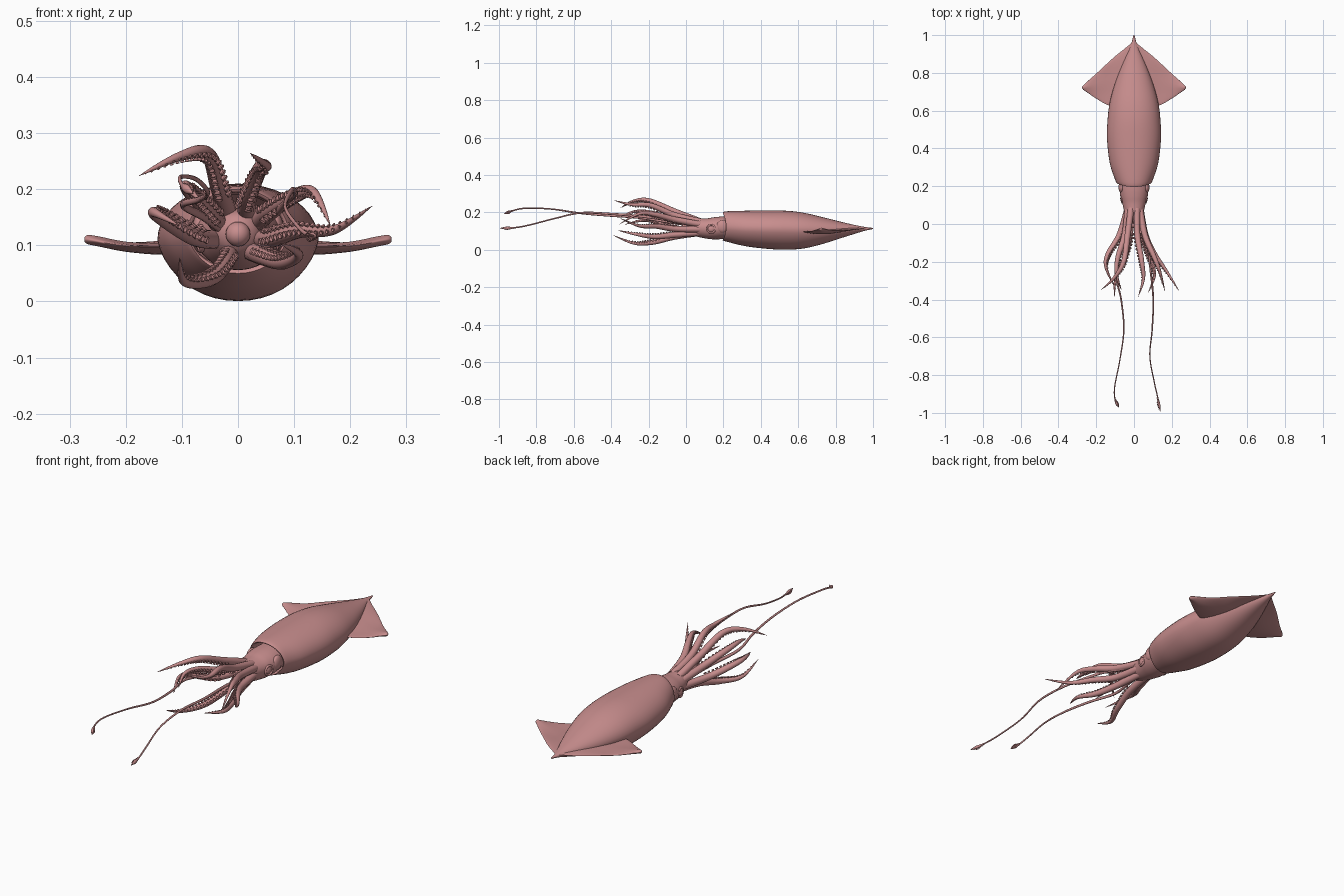
import bpy, math
from mathutils import Vector

if "Cube" in bpy.data.objects:
    bpy.data.objects.remove(bpy.data.objects["Cube"])

skin = bpy.data.materials.new("skin")
skin.diffuse_color = (0.58, 0.27, 0.27, 1)
skin.use_nodes = True
skin.node_tree.nodes["Principled BSDF"].inputs["Base Color"].default_value = skin.diffuse_color


def spline(pts, n):
    """Catmull-Rom through tuples of any length, n steps per span."""
    P = [pts[0]] + list(pts) + [pts[-1]]
    out = []
    for i in range(1, len(P) - 2):
        for k in range(n):
            t = k / n
            out.append(tuple(0.5 * (2 * b + (c - a) * t + (2 * a - 5 * b + 4 * c - d) * t * t
                                    + (3 * b - a - 3 * c + d) * t ** 3)
                             for a, b, c, d in zip(P[i - 1], P[i], P[i + 1], P[i + 2])))
    return out + [tuple(pts[-1])]


def make(name, verts, faces, angle=60):
    me = bpy.data.meshes.new(name)
    me.from_pydata(verts, [], faces)
    ob = bpy.data.objects.new(name, me)
    bpy.context.collection.objects.link(ob)
    me.materials.append(skin)
    bpy.ops.object.select_all(action='DESELECT')
    ob.select_set(True)
    bpy.context.view_layer.objects.active = ob
    bpy.ops.object.mode_set(mode='EDIT')
    bpy.ops.mesh.select_all(action='SELECT')
    bpy.ops.mesh.normals_make_consistent(inside=False)
    bpy.ops.object.mode_set(mode='OBJECT')
    bpy.ops.object.shade_smooth_by_angle(angle=math.radians(angle))
    return ob


def loft(name, rings, cap0=True, cap1=True):
    n = len(rings[0])
    verts = [v for r in rings for v in r]
    faces = [(i * n + j, i * n + (j + 1) % n, (i + 1) * n + (j + 1) % n, (i + 1) * n + j)
             for i in range(len(rings) - 1) for j in range(n)]
    if cap0:
        faces.append(tuple(range(n)))
    if cap1:
        faces.append(tuple(range(len(verts) - n, len(verts))))
    return make(name, verts, faces)


def body_ring(y, w, bot, top, mid, rim=0.0, keel=0.0, n=40):
    """Egg-shaped section with separate upper and lower heights."""
    ring = []
    for k in range(n):
        a = 2 * math.pi * k / n
        c, s = math.cos(a), math.sin(a)
        h = top - mid if s > 0 else mid - bot
        x = w * c * (1 - keel * max(0, -s) * abs(c))
        ring.append((x, y + rim * abs(c) ** 2, mid + h * s))
    return ring


# mantle: y, half width, bottom, top, widest height
prof = spline([(.196, .090, .050, .200, .120), (.22, .100, .043, .206, .118),
               (.32, .128, .019, .209, .113), (.45, .143, .004, .210, .110),
               (.55, .140, .001, .208, .108), (.64, .129, .009, .196, .106),
               (.74, .102, .034, .172, .105), (.84, .064, .066, .147, .107),
               (.92, .029, .091, .129, .110), (.96, .013, .103, .122, .113),
               (1.0, .003, .111, .117, .114)], 4)
rings = [body_ring(.32, .086, .062, .190, .12), body_ring(.205, .084, .058, .194, .12, .018),
         body_ring(.197, .086, .054, .197, .12, .018)]
for y, w, b, t, m in prof:
    rings.append(body_ring(y, w, b, t, m, .018 * max(0, 1 - (y - .196) / .12), .12))
loft("mantle", rings, cap0=False)

# fins: x, leading y, trailing y, height, half thickness
fin = spline([(.005, .965, .66, .108, .010), (.05, .928, .64, .102, .011), (.10, .888, .628, .098, .011),
              (.14, .852, .630, .098, .010), (.20, .796, .664, .103, .009),
              (.25, .752, .698, .113, .009), (.268, .735, .710, .116, .008),
              (.274, .727, .718, .116, .003)], 4)
for side, sx in (("left", -1), ("right", 1)):
    rings = []
    for x, y0, y1, z, h in fin:
        ring = []
        for k in range(24):
            a = 2 * math.pi * k / 24
            c, s = math.cos(a), math.sin(a)
            y = (y0 + y1) / 2 + (y0 - y1) / 2 * c
            lift = .010 * max(0, (y - .8) / .15) - .006 * math.sin((y - .62) * 18) * min(1, x / .15)
            ring.append((sx * x, y, z + lift + h * s * (1.0 - .35 * abs(c))))
        rings.append(ring)
    loft("fin_" + side, rings)

# head
head = spline([(.30, .070, .068, .178, .12), (.20, .077, .058, .178, .12), (.15, .072, .056, .174, .118),
               (.11, .062, .060, .168, .118), (.06, .050, .070, .166, .12),
               (.02, .036, .084, .158, .122), (.0, .015, .105, .138, .122)], 5)
loft("head", [body_ring(*p) for p in head])


def ball(name, loc, scale):
    bpy.ops.mesh.primitive_uv_sphere_add(segments=24, ring_count=14, location=loc)
    ob = bpy.context.object
    ob.name, ob.scale = name, scale
    ob.data.materials.append(skin)
    bpy.ops.object.shade_smooth()


# eyes with lids, neck folds
for side, sx in (("left", -1), ("right", 1)):
    ball("eye_" + side, (sx * .061, .135, .112), (.012, .021, .019))
    bpy.ops.mesh.primitive_torus_add(location=(sx * .066, .135, .112), major_radius=.021, minor_radius=.005,
                                     major_segments=28, minor_segments=10,
                                     rotation=(0, math.pi / 2, -sx * .15))
    bpy.context.object.name = "eyelid_" + side
    bpy.context.object.data.materials.append(skin)
    bpy.ops.object.shade_smooth()
    ball("neck_fold_" + side, (sx * .066, .195, .125), (.016, .032, .034))
ball("mouth", (0, .0, .12), (.022, .022, .022))


def frames(path):
    """Parallel-transported frames; u starts out facing the arm-bundle axis."""
    P = [Vector(p[:3]) for p in path]
    u = Vector((-P[0].x, 0, .12 - P[0].z))
    out = []
    for i, p in enumerate(P):
        t = (P[min(i + 1, len(P) - 1)] - P[max(i - 1, 0)]).normalized()
        u = (u - t * u.dot(t)).normalized()
        out.append((p, t, u.copy(), t.cross(u)))
    return out


def tube(name, path, radii, flat=1.0, n=14):
    fr = frames(path)
    loft(name, [[p + r * (flat * math.cos(2 * math.pi * k / n) * u + math.sin(2 * math.pi * k / n) * v)
                 for k in range(n)] for (p, t, u, v), r in zip(fr, radii)])
    return fr


def suckers(name, fr, radii, start, step):
    """Two rows of flared cups along the inner face."""
    verts, faces, n = [], [], 8
    for i in range(start, len(fr) - 2, step):
        p, t, u, v = fr[i]
        r = radii[i]
        for s in (-1, 1):
            d = (u + .6 * s * v).normalized()
            e = t.cross(d)
            base = len(verts)
            for rad, hgt in ((.28, .8), (.30, 1.1), (.46, 1.28), (.40, 1.42), (.22, 1.25)):
                for k in range(n):
                    a = 2 * math.pi * k / n
                    verts.append(p + r * (hgt * d + rad * (math.cos(a) * t + math.sin(a) * e)))
            faces += [(base + q * n + k, base + q * n + (k + 1) % n,
                       base + (q + 1) * n + (k + 1) % n, base + (q + 1) * n + k)
                      for q in range(4) for k in range(n)]
            faces.append(tuple(base + 4 * n + k for k in range(n)))
    make(name, verts, faces)


# eight arms: name, base, then three points to the tip
arms = [
    ("arm_top_left", (-.016, .08, .150), (-.034, -.06, .205), (-.055, -.20, .263), (-.105, -.285, .258), (-.176, -.35, .224)),
    ("arm_top_right", (.016, .08, .150), (.018, -.06, .185), (.040, -.19, .238), (.050, -.29, .242), (.022, -.385, .264)),
    ("arm_upper_left", (-.032, .08, .135), (-.050, -.06, .158), (-.086, -.18, .196), (-.092, -.27, .205), (-.066, -.35, .178)),
    ("arm_upper_right", (.032, .08, .135), (.058, -.06, .162), (.105, -.17, .190), (.136, -.25, .193), (.165, -.36, .135)),
    ("arm_lower_left", (-.034, .08, .110), (-.078, -.06, .115), (-.138, -.16, .150), (-.148, -.23, .158), (-.105, -.33, .135)),
    ("arm_lower_right", (.034, .08, .110), (.062, -.06, .112), (.110, -.16, .126), (.172, -.25, .128), (.239, -.355, .170)),
    ("arm_bottom_left", (-.015, .08, .092), (-.022, -.06, .070), (-.050, -.18, .040), (-.096, -.28, .036), (-.104, -.39, .078)),
    ("arm_bottom_right", (.018, .08, .092), (.045, -.06, .080), (.080, -.17, .070), (.108, -.27, .084), (.075, -.365, .104)),
]
for name, *pts in arms:
    path = spline(pts, 14)
    m = len(path) - 1
    radii = [.0175 * (1 - .35 * i / m) * max(.05, 1 - (i / m) ** 3.5) for i in range(m + 1)]
    fr = tube(name, path, radii)
    suckers(name + "_suckers", fr, radii, 13, 2)

# two long feeding tentacles with leaf-shaped clubs
tentacles = [
    ("tentacle_left", (-.025, .07, .125), (-.060, -.10, .150), (-.098, -.25, .172), (-.068, -.40, .182), (-.054, -.56, .195),
     (-.075, -.72, .218), (-.102, -.86, .222), (-.100, -.93, .208), (-.080, -.972, .192)),
    ("tentacle_right", (.025, .07, .125), (.070, -.10, .160), (.088, -.25, .180), (.102, -.40, .192), (.096, -.56, .198),
     (.084, -.70, .168), (.108, -.84, .132), (.126, -.92, .118), (.140, -.995, .116)),
]
for name, *pts in tentacles:
    path = spline(pts, 10)
    m = len(path) - 1
    radii = []
    for i in range(m + 1):
        f = i / m
        club = .0045 * math.exp(-((f - .93) / .035) ** 2)
        radii.append((.0085 - .0045 * min(1, f * 1.6) + club) * max(.1, 1 - f ** 40))
    fr = tube(name, path, radii, .8, 10)
    suckers(name + "_suckers", fr, radii, int(m * .88), 1)
